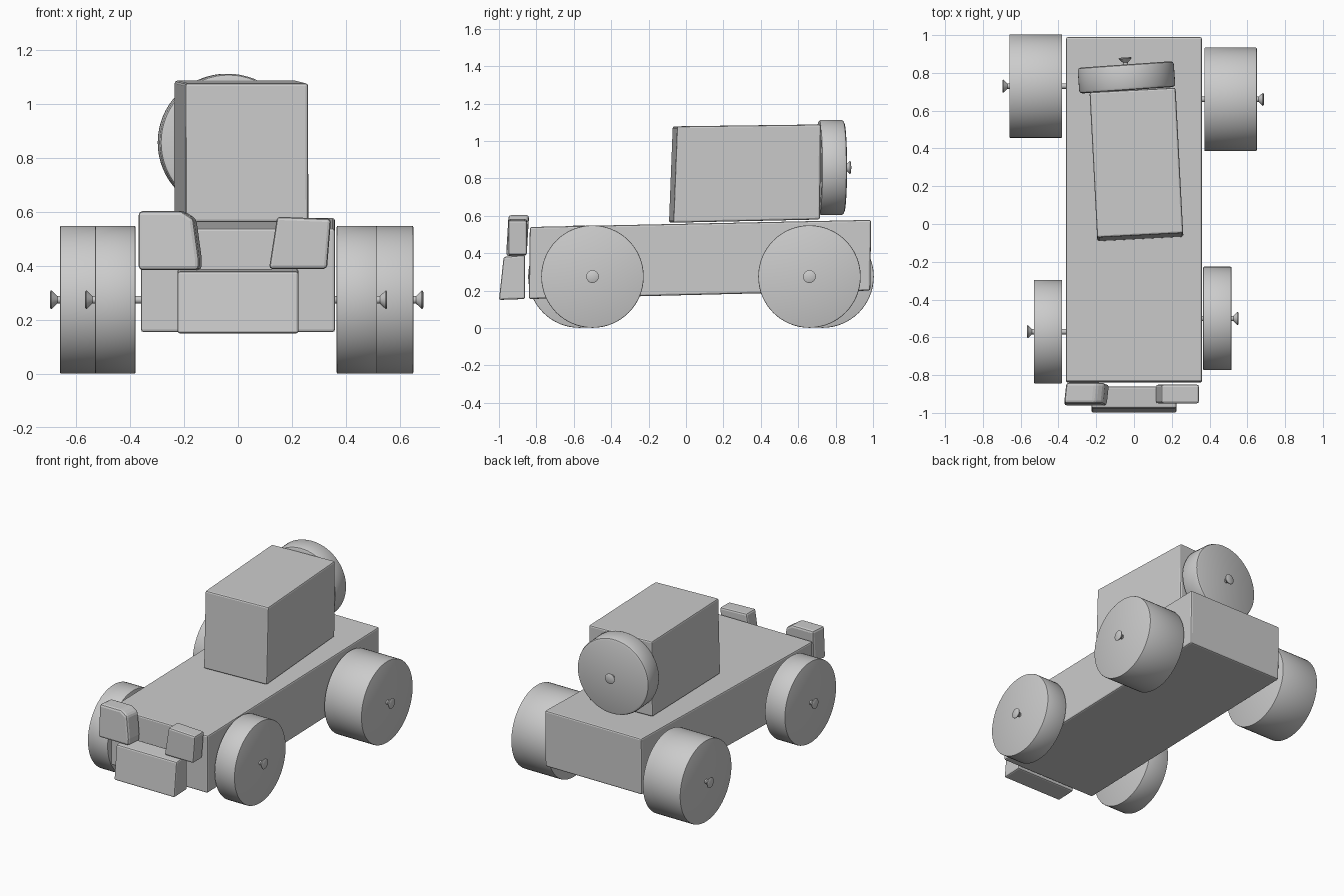
import bpy, bmesh, math
from mathutils import Vector

if "Cube" in bpy.data.objects:
    bpy.data.objects.remove(bpy.data.objects["Cube"])


def finish(bm, name, bevel):
    bmesh.ops.recalc_face_normals(bm, faces=bm.faces)
    mesh = bpy.data.meshes.new(name)
    bm.to_mesh(mesh)
    bm.free()
    ob = bpy.data.objects.new(name, mesh)
    bpy.context.collection.objects.link(ob)
    if bevel:
        m = ob.modifiers.new("soft_edges", 'BEVEL')
        m.width, m.segments, m.limit_method = bevel, 2, 'ANGLE'
    return ob


def prism(name, points, sweep, bevel=0.01):
    """Extrude a planar profile along a (possibly slanted) vector."""
    bm = bmesh.new()
    face = bm.faces.new([bm.verts.new(p) for p in points])
    res = bmesh.ops.extrude_face_region(bm, geom=[face], use_keep_orig=True)
    moved = [v for v in res["geom"] if isinstance(v, bmesh.types.BMVert)]
    bmesh.ops.translate(bm, verts=moved, vec=sweep)
    return finish(bm, name, bevel)


def lathe(name, profile, origin, axis, steps=64):
    """Revolve (radius, height) points around an axis."""
    bm = bmesh.new()
    vs = [bm.verts.new((r, 0, h)) for r, h in profile]
    edges = [bm.edges.new(p) for p in zip(vs, vs[1:])]
    bmesh.ops.spin(bm, geom=vs + edges, cent=(0, 0, 0), axis=(0, 0, 1),
                   angle=math.tau, steps=steps, use_duplicate=False)
    bmesh.ops.remove_doubles(bm, verts=bm.verts, dist=1e-5)
    ob = finish(bm, name, 0)
    ob.location = origin
    ob.rotation_euler = Vector(axis).to_track_quat('Z', 'Y').to_euler()
    bpy.context.view_layer.objects.active = ob
    ob.select_set(True)
    bpy.ops.object.shade_smooth_by_angle(angle=math.radians(35))
    ob.select_set(False)
    return ob


def wheel(name, origin, axis, radius, width, edge, shaft):
    """Wheel starting at its inner face, held by a countersunk screw."""
    lathe(name, [(0, 0), (radius - edge, 0), (radius - edge * .3, edge * .3), (radius, edge),
                 (radius, width - edge), (radius - edge * .3, width - edge * .3),
                 (radius - edge, width), (0, width)], origin, axis)
    tip = width + 0.037
    lathe(name + "_screw", [(0, -shaft), (0.014, -shaft), (0.014, tip - 0.027),
                            (0.034, tip - 0.006), (0.034, tip - 0.003), (0.029, tip), (0, tip)],
          origin, axis, 24)


# Long chassis block, slightly wedge shaped
prism("body", [(-0.36, y, z) for y, z in
               ((-0.84, 0.155), (0.985, 0.2), (0.99, 0.578), (-0.835, 0.54))], (0.72, 0, 0))

# Cabin block, set slightly askew
cabin = prism("cabin", [(-0.228, y, z) for y, z in
                        ((-0.395, 0.563), (0.39, 0.58), (0.395, 1.088), (-0.375, 1.078))],
              (0.456, 0, 0))
cabin.location = (0.013, 0.315, 0)
cabin.rotation_euler.z = math.radians(3)

# Bumper / grille block
prism("bumper", [(-0.225, y, z) for y, z in
                 ((-1.0, 0.15), (-0.86, 0.155), (-0.86, 0.39), (-0.975, 0.38))], (0.45, 0, 0))

# Headlights
prism("headlight_left", [(x, -0.962 + (z - 0.385) * 0.06, z) for x, z in
                         ((-0.37, 0.385), (-0.145, 0.385), (-0.145, 0.43), (-0.165, 0.575),
                          (-0.21, 0.604), (-0.37, 0.604))], (0.012, 0.11, 0), 0.015)
prism("headlight_right", [(x, -0.95, z) for x, z in
                          ((0.115, 0.39), (0.33, 0.39), (0.345, 0.575), (0.145, 0.583))],
      (0, 0.1, 0), 0.012)

# Road wheels: name, side, inner x, y, width
for name, side, x, y, width in (("rear_wheel_left", -1, 0.38, 0.73, 0.28),
                                ("rear_wheel_right", 1, 0.372, 0.66, 0.278),
                                ("front_wheel_left", -1, 0.38, -0.57, 0.15),
                                ("front_wheel_right", 1, 0.366, -0.5, 0.15)):
    wheel(name, (side * x, y, 0.275), (side, 0, 0), 0.274, width, 0.005, 0.06)

# Spare wheel on the back of the cabin
wheel("spare_wheel", (-0.035, 0.708, 0.858), (-0.07, 1, 0), 0.255, 0.137, 0.016, 0.04)
